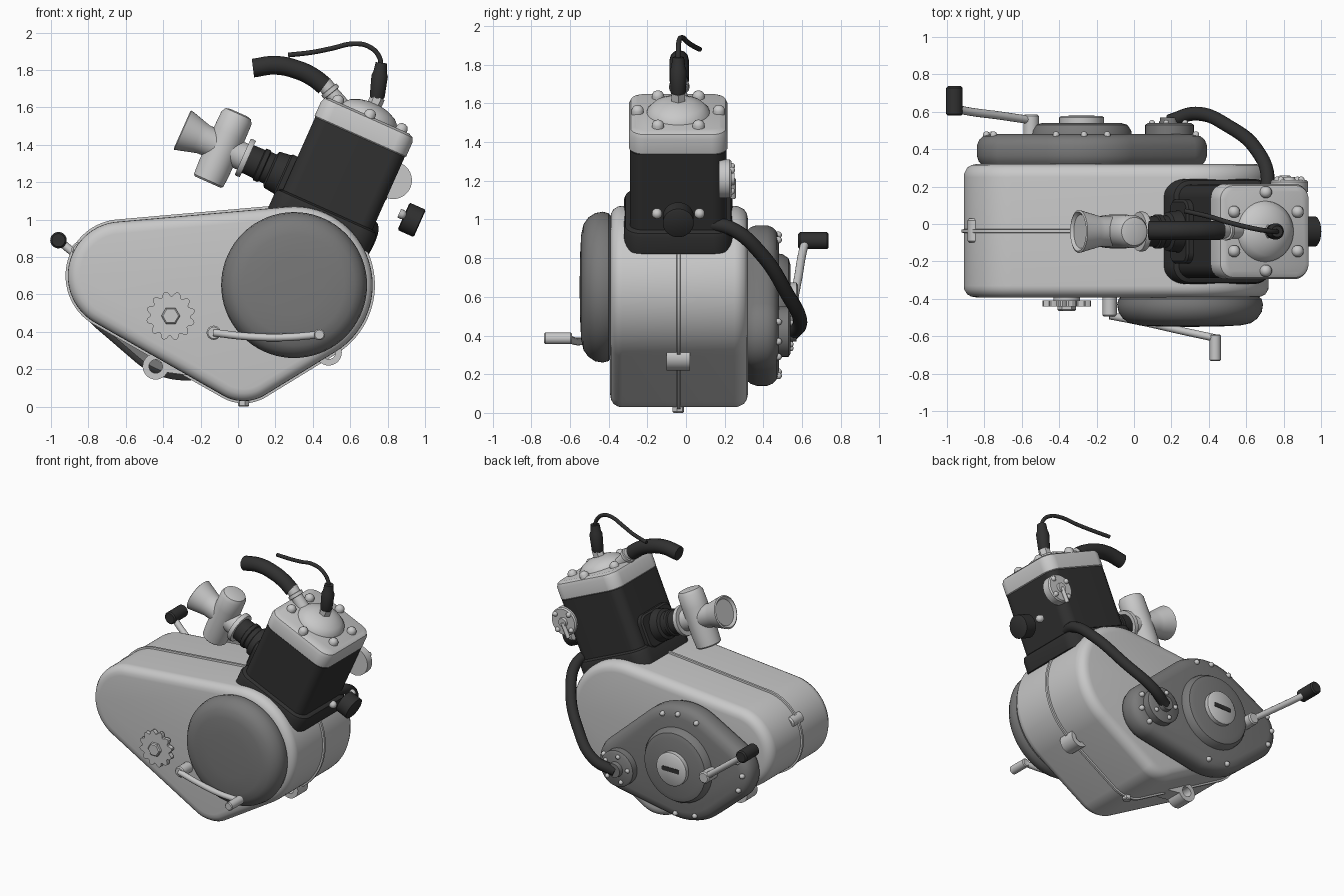
import bpy, bmesh, math
from mathutils import Vector, Matrix

if "Cube" in bpy.data.objects:
    bpy.data.objects.remove(bpy.data.objects["Cube"])


def material(name, v):
    m = bpy.data.materials.new(name)
    m.diffuse_color = (v, v, v, 1)
    m.use_nodes = True
    m.node_tree.nodes["Principled BSDF"].inputs["Base Color"].default_value = m.diffuse_color
    return m


LIGHT = material("light_metal", 0.58)
DARK = material("dark_metal", 0.19)
BLACK = material("black_rubber", 0.03)
X, Y, Z = Vector((1, 0, 0)), Vector((0, 1, 0)), Vector((0, 0, 1))


def frame(origin, a, b, h):
    """Matrix whose columns are two cross-section axes and a height axis."""
    m = Matrix((a, b, h)).transposed().to_4x4()
    m.translation = Vector(origin)
    return m


def along(origin, direction):
    h = Vector(direction).normalized()
    a = h.orthogonal().normalized()
    return frame(origin, a, h.cross(a), h)


def finish(ob, mat):
    ob.data.materials.clear()
    ob.data.materials.append(mat)
    bpy.ops.object.select_all(action='DESELECT')
    ob.select_set(True)
    bpy.context.view_layer.objects.active = ob
    bpy.ops.object.shade_smooth_by_angle(angle=math.radians(35))
    return ob


def loft(name, rings, m, mat, closed=False):
    """Skin equal-length rings of points; cap the ends or close the loop."""
    bm = bmesh.new()
    vs = [[bm.verts.new(m @ Vector(p)) for p in r] for r in rings]
    n, k = len(rings[0]), len(rings)
    for j in range(k if closed else k - 1):
        a, b = vs[j], vs[(j + 1) % k]
        for i in range(n):
            bm.faces.new((a[i], a[(i + 1) % n], b[(i + 1) % n], b[i]))
    if not closed:
        bm.faces.new(vs[0][::-1])
        bm.faces.new(vs[-1])
    bmesh.ops.remove_doubles(bm, verts=bm.verts, dist=1e-5)
    bmesh.ops.recalc_face_normals(bm, faces=bm.faces)
    me = bpy.data.meshes.new(name)
    bm.to_mesh(me)
    bm.free()
    ob = bpy.data.objects.new(name, me)
    bpy.context.collection.objects.link(ob)
    return finish(ob, mat)


def support(circles, t, d=0.0):
    """Point of the belt around some circles whose normal has angle t."""
    c, s = math.cos(t), math.sin(t)
    a, b, r = max(circles, key=lambda q: q[0] * c + q[1] * s + q[2])
    return a + (r - d) * c, b + (r - d) * s


def belt(name, circles, rings, m, mat, n=96):
    """Belt-shaped solid; rings are (height, inset)."""
    pts = [[(*support(circles, math.tau * (i + .5) / n, d), h) for i in range(n)]
           for h, d in rings]
    return loft(name, pts, m, mat)


def turned(name, profile, m, mat, n=40, closed=False):
    """Lathe; profile is (height, radius)."""
    pts = [[(r * math.cos(math.tau * i / n), r * math.sin(math.tau * i / n), h)
            for i in range(n)] for h, r in profile]
    return loft(name, pts, m, mat, closed)


def rod(name, p, q, r, mat, n=24):
    p, q = Vector(p), Vector(q)
    L = (q - p).length
    e = min(r * .2, L * .2)
    return turned(name, [(0, r - e), (e, r), (L - e, r), (L, r - e)], along(p, q - p), mat, n)


def bolt(name, p, d, r, mat=LIGHT):
    prof = [(-r * .5, r), (r * .3, r), (r * .75, r * .75), (r, r * .3)]
    return turned(name, prof, along(p, d), mat, 12)


def hose(name, pts, r, mat):
    cu = bpy.data.curves.new(name, 'CURVE')
    cu.dimensions = '3D'
    cu.bevel_depth, cu.bevel_resolution, cu.use_fill_caps = r, 4, True
    sp = cu.splines.new('BEZIER')
    sp.bezier_points.add(len(pts) - 1)
    for bp, p in zip(sp.bezier_points, pts):
        bp.co = p
        bp.handle_left_type = bp.handle_right_type = 'AUTO'
    ob = bpy.data.objects.new(name, cu)
    bpy.context.collection.objects.link(ob)
    bpy.ops.object.select_all(action='DESELECT')
    ob.select_set(True)
    bpy.context.view_layer.objects.active = ob
    bpy.ops.object.convert(target='MESH')
    return finish(bpy.context.object, mat)


def rounded(w, d, r):
    return [(sx * (w - r), sy * (d - r), r) for sx in (-1, 1) for sy in (-1, 1)]


FRONT = frame((0, 0, 0), X, Z, -Y)   # height runs towards -y
BACK = frame((0, 0, 0), X, Z, Y)     # height runs towards +y

# Crankcase with raised seam
case = [(-.62, .70, .29), (.30, .65, .42), (.03, .25, .22)]
belt("crankcase", case, [(-.32, .065), (-.315, .04), (-.30, .017), (-.27, .002), (-.25, 0),
     (.33, 0), (.35, .002), (.375, .017), (.388, .04), (.392, .065)], FRONT, LIGHT, 128)
belt("case_seam", case, [(.028, 0), (.03, -.012), (.046, -.012), (.048, 0)], FRONT, LIGHT, 128)

# Mounting lugs and drain screw
for nm, x, z in (("lower_left", -.44, .215), ("lower_right", .485, .29)):
    turned(nm + "_lug", [(-.02, .036), (-.02, .07), (.10, .07), (.10, .036)],
           frame((x, 0, z), X, Z, -Y), LIGHT, 32, True)
belt("lower_left_lug_web", [(-.36, .215, .035), (-.28, .22, .05)],
     [(-.02, 0), (.10, 0)], FRONT, LIGHT, 32)
belt("upper_left_lug", [(-.85, .84, .04), (-.80, .80, .04)],
     [(-.03, .01), (-.02, 0), (.09, 0), (.10, .01)], FRONT, LIGHT, 32)
rod("drain_screw", (.03, -.04, 0), (.03, -.04, .06), .03, LIGHT, 6)

# Domed flywheel cover on the front
turned("flywheel_cover", [(.385, .36), (.40, .382), (.43, .39), (.47, .383), (.505, .36),
       (.53, .325), (.542, .27), (.548, .16), (.55, 0)],
       frame((.30, 0, .65), X, Z, -Y), DARK, 72)

# Drive sprocket
m = frame((-.36, 0, .485), X, Z, -Y)
teeth = [.107, .122, .131, .131, .122, .107]
loft("sprocket", [[(teeth[i % 6] * math.cos(math.tau * i / 72),
     teeth[i % 6] * math.sin(math.tau * i / 72), h) for i in range(72)] for h in (.41, .44)], m, LIGHT)
turned("sprocket_shaft", [(.38, .07), (.42, .07)], m, LIGHT)
turned("sprocket_nut", [(.43, .05), (.458, .05), (.465, .042)], m, LIGHT, 6)

# Gear lever
rod("gear_pivot", (-.13, -.38, .395), (-.13, -.495, .395), .038, LIGHT)
hose("gear_lever", [(-.13, -.49, .395), (.05, -.525, .375), (.25, -.57, .37), (.435, -.61, .385)], .02, LIGHT)
rod("gear_peg", (.435, -.59, .385), (.435, -.733, .385), .03, LIGHT)

# Rear clutch cover with bosses and screws
cover = [(-.28, .555, .415), (-.62, .59, .22), (.19, .42, .20)]
belt("clutch_cover", cover, [(.31, .03), (.335, .01), (.365, 0), (.42, 0), (.45, .012),
     (.47, .035), (.48, .075)], BACK, DARK, 112)
m = frame((-.28, 0, .555), X, Z, Y)
turned("clutch_boss", [(.47, .27), (.50, .265), (.53, .245), (.54, .21)], m, DARK, 56)
turned("filler_cap", [(.53, .12), (.57, .12), (.578, .108)], m, LIGHT)
belt("filler_slot", rounded(.07, .016, .008), [(.57, 0), (.581, 0)], m, BLACK, 16)
m = frame((.19, 0, .42), X, Z, Y)
turned("pump_boss", [(.47, .13), (.53, .13), (.54, .115)], m, DARK)
turned("hose_nozzle", [(.53, .055), (.57, .05)], m, DARK)
for i in range(5):
    t = math.tau * i / 5 + .5
    bolt("pump_bolt", (.19 + .095 * math.cos(t), .54, .42 + .095 * math.sin(t)), Y, .016)
for deg in (20, 68, 88, 112, 140, 175, 215, 250, 275, 300, 340):
    x, z = support(cover, math.radians(deg), .05)
    bolt("cover_screw", (x, .477, z), Y, .018)

# Kick starter
rod("kick_pivot", (-.55, .46, .57), (-.55, .585, .57), .042, LIGHT)
hose("kick_lever", [(-.55, .555, .57), (-.72, .58, .70), (-.90, .605, .84), (-.96, .62, .89)], .022, LIGHT)
rod("kick_grip", (-.96, .58, .89), (-.96, .737, .89), .044, BLACK)

# Tilted cylinder: W across, U up the bore
A = math.radians(24)
W, U = Vector((math.cos(A), 0, -math.sin(A))), Vector((math.sin(A), 0, math.cos(A)))
CYL = frame((.30, -.04, .65), W, Y, U)


def at(w, v, u):
    return CYL @ Vector((w, v, u))


belt("cylinder_base", rounded(.295, .28, .10), [(.32, 0), (.41, 0), (.43, .008), (.44, .03)], CYL, BLACK)
belt("cylinder_block", rounded(.262, .25, .07), [(.40, 0), (.866, 0)], CYL, BLACK)
belt("cylinder_head", rounded(.268, .255, .085),
     [(.866, .006), (.872, 0), (.955, 0), (.978, .01), (.99, .035)], CYL, LIGHT)
turned("head_dome", [(.98, .165), (1.0, .16), (1.03, .13), (1.052, .08), (1.06, .04)], CYL, LIGHT, 48)
for i in range(6):
    t = math.radians(30 + 60 * i)
    bolt("head_bolt", at(.215 * math.cos(t), .21 * math.sin(t), .995), U, .032)

# Spark plug, boot and lead
turned("spark_plug", [(1.05, .04), (1.10, .04)], CYL, LIGHT, 6)
turned("plug_boot", [(0, .032), (.02, .04), (.13, .044), (.15, .036), (.20, .03)],
       along((.742, -.04, 1.64), (.12, 0, 1)), BLACK, 24)
hose("plug_lead", [(.765, -.04, 1.80), (.755, -.04, 1.87), (.70, -.035, 1.925), (.62, -.02, 1.94),
     (.50, .01, 1.915), (.40, .04, 1.895), (.27, .07, 1.88)], .013, BLACK)

# Coolant outlet and upper hose
neck = along((.57, -.035, 1.59), (-.6, 0, .75))
turned("coolant_neck", [(0, .045), (.11, .04), (.112, .052), (.135, .052), (.137, .042), (.18, .042)], neck, LIGHT, 28)
hose("upper_hose", [(.08, -.035, 1.81), (.20, -.035, 1.825), (.32, -.035, 1.80), (.40, -.035, 1.762),
     (.462, -.035, 1.715)], .05, BLACK)

# Intake rubber, clamp and carburettor
IN = frame(at(0, 0, .515), Y, U, -W)
belt("intake_flange", rounded(.17, .12, .06), [(.25, 0), (.29, 0), (.30, .012)], IN, BLACK, 48)
turned("intake_rubber", [(.28, .115), (.36, .105), (.37, .085), (.40, .085), (.405, .092), (.43, .092),
       (.435, .082), (.52, .08)], IN, BLACK)
turned("intake_clamp", [(.50, .085), (.50, .105), (.515, .108), (.53, .105), (.53, .085)], IN, LIGHT)
turned("carburettor_body", [(.52, .075), (.56, .075), (.76, .082), (.79, .09), (.88, .115), (.885, .105),
       (.87, .09)], IN, LIGHT)
turned("carburettor_barrel", [(.315, .075), (.325, .086), (.40, .09), (.60, .09), (.69, .088), (.715, .075),
       (.722, .05)], frame(at(-.645, 0, 0), W, Y, U), LIGHT)

# Exhaust stub with its bolts
EX = frame(at(0, 0, .574), Y, U, W)
turned("exhaust_stub", [(.385, .07), (.39, .08), (.475, .08), (.48, .072)], EX, BLACK)
for v in (-.11, .11):
    bolt("exhaust_bolt", at(.37, v, .58), W, .026)

# Exhaust valve cover on the rear of the cylinder
m = frame((.83, 0, 1.21), X, Z, Y)
turned("valve_cover", [(.17, .10), (.225, .10), (.235, .092)], m, LIGHT)
turned("valve_hub", [(.23, .035), (.25, .03)], m, LIGHT, 24)
for i in range(4):
    t = math.tau * i / 4 + .6
    bolt("valve_bolt", (.83 + .078 * math.cos(t), .235, 1.21 + .078 * math.sin(t)), Y, .018)
rod("valve_arm", (.83, .245, 1.21), (.78, .245, 1.11), .014, LIGHT, 12)

# Lower coolant hose from the cylinder to the pump
hose("lower_hose", [(.69, .12, .98), (.715, .24, .95), (.66, .39, .82), (.51, .52, .62),
     (.33, .59, .47), (.19, .55, .41)], .037, BLACK)
